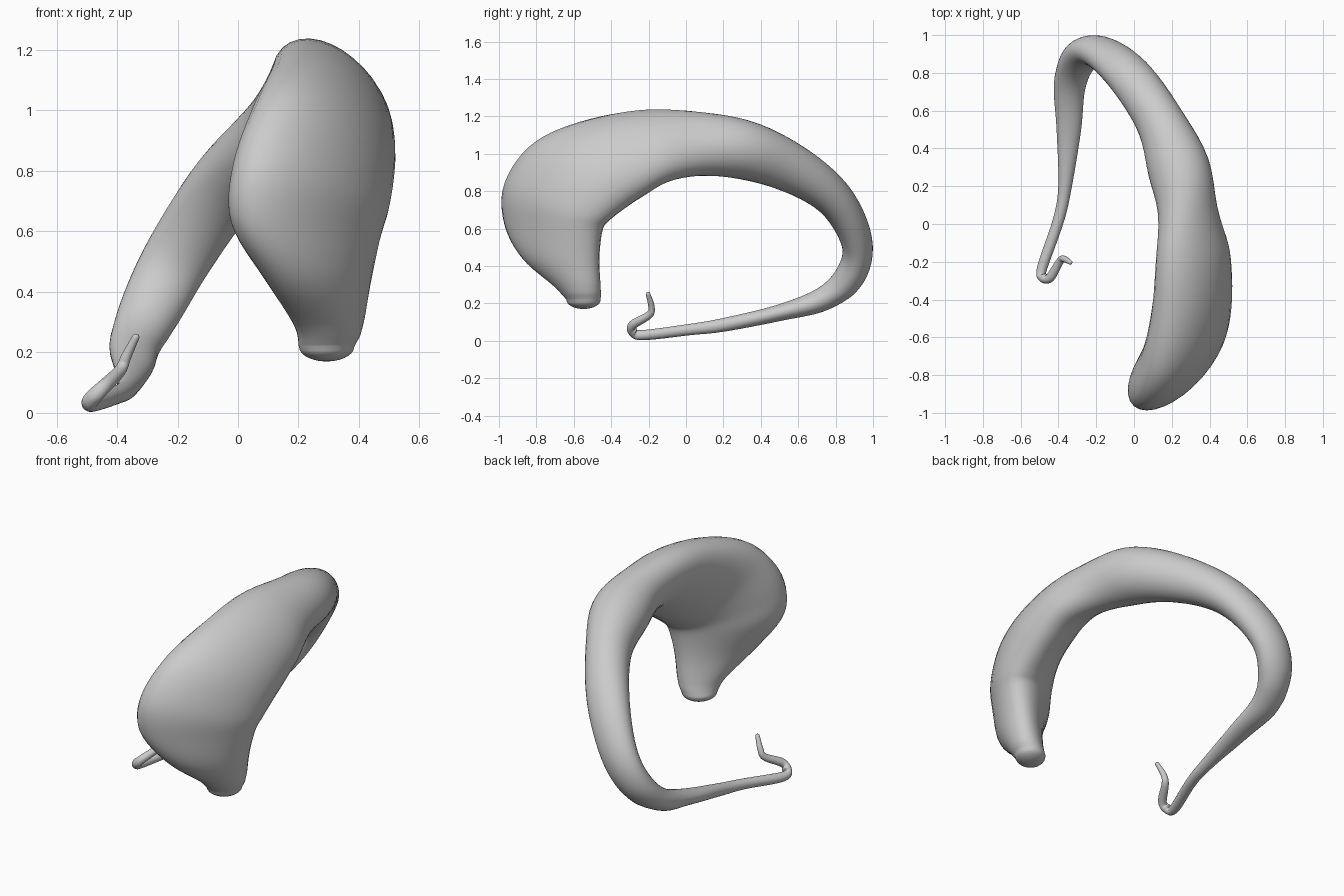
import bpy, bmesh, math
from mathutils import Vector as V

if "Cube" in bpy.data.objects:
    bpy.data.objects.remove(bpy.data.objects["Cube"])

SIDES, STEPS = 32, 6

# Broad head, from the lower lobe up: centre, long axis, half width
head = [
    ((.293, -.548, .22), (-.07, -.07, 0), .085),
    ((.30, -.58, .29), (-.085, -.11, 0), .10),
    ((.265, -.67, .44), (-.145, -.195, 0), .13),
    ((.225, -.71, .61), (-.225, -.245, .02), .16),
    ((.24, -.69, .745), (-.225, -.265, .10), .175),
    ((.28, -.57, .885), (-.19, -.235, .17), .175),
    ((.307, -.37, .98), (-.17, -.14, .19), .165),
    ((.305, -.10, 1.05), (-.155, -.04, .165), .145),
]
# Arching body: centre, half thickness, half width
arch = [
    ((.25, .25, 1.035), .165, .17),
    ((.14, .54, .935), .137, .13),
    ((-.03, .79, .765), .105, .125),
    ((-.19, .915, .53), .085, .115),
    ((-.285, .88, .35), .082, .105),
    ((-.34, .735, .225), .064, .085),
    ((-.345, .50, .15), .044, .065),
]
# Thin tail and hooked tip: centre, radius
tail = [
    ((-.365, .20, .085), .036),
    ((-.40, .02, .06), .03),
    ((-.487, -.235, .03), .027),
    ((-.478, -.285, .052), .027),
    ((-.445, -.285, .085), .024),
    ((-.39, -.195, .14), .02),
    ((-.37, -.185, .185), .017),
    ((-.338, -.203, .25), .012),
]
cen = [V(s[0]) for s in head + arch + tail]
A, B = [], []


def add_axes(a, size, width, t):
    """Store section axes square to the path direction t."""
    a = (a - t * a.dot(t)).normalized() * size
    A.append(a)
    B.append(a.cross(t).normalized() * width)


for i, c in enumerate(cen):
    t = (cen[min(i + 1, len(cen) - 1)] - cen[max(i - 1, 0)]).normalized()
    k = i - len(head)
    if k < 0:
        a = V(head[i][1])
        if i < 4:
            t = V((0, 0, 1))
        A.append(a)
        B.append(a.cross(t).normalized() * head[i][2])
    elif k < len(arch):
        add_axes(V((0, c.y - .3, c.z - .5)), arch[k][1], arch[k][2], t)
    else:
        r = tail[k - len(arch)][1]
        add_axes(A[-1], r, r, t)


def blend(p, i, f):
    """Catmull-Rom value between entries i and i+1."""
    n = len(p) - 1
    a, b, c, d = p[max(i - 1, 0)], p[i], p[i + 1], p[min(i + 2, n)]
    return (b * 2 + (c - a) * f + (a * 2 - b * 5 + c * 4 - d) * f * f
            + (b * 3 - a - c * 3 + d) * f ** 3) * .5


bm = bmesh.new()
rings = []


def ring(c, a, b):
    angles = [2 * math.pi * j / SIDES for j in range(SIDES)]
    rings.append([bm.verts.new(c + a * math.cos(q) + b * math.sin(q)) for q in angles])


# Rounded lobe end, swept body, rounded tip
for q in (.1, .3, .5, .7, .9, 1.1, 1.3):
    ring(cen[0] - V((0, 0, .05)) * math.cos(q), A[0] * math.sin(q), B[0] * math.sin(q))
for i in range(len(cen) - 1):
    for k in range(STEPS):
        ring(*(blend(p, i, k / STEPS) for p in (cen, A, B)))
end = (cen[-1] - cen[-2]).normalized() * .012
for q in (0, .5, 1, 1.4):
    ring(cen[-1] + end * math.sin(q), A[-1] * math.cos(q), B[-1] * math.cos(q))

# Skin the rings
for r, s in zip(rings, rings[1:]):
    for j in range(SIDES):
        m = (j + 1) % SIDES
        bm.faces.new((r[j], r[m], s[m], s[j]))
bm.faces.new(rings[0][::-1])
bm.faces.new(rings[-1])
bmesh.ops.recalc_face_normals(bm, faces=bm.faces[:])
# Even out the blend around the head and body
big = [v for v in bm.verts if v.co.z > .26]
for _ in range(4):
    bmesh.ops.smooth_vert(bm, verts=big, factor=.4, use_axis_x=True, use_axis_y=True, use_axis_z=True)
for f in bm.faces:
    f.smooth = True
me = bpy.data.meshes.new("curved_body")
bm.to_mesh(me)
bm.free()
ob = bpy.data.objects.new("curved_body", me)
bpy.context.collection.objects.link(ob)
